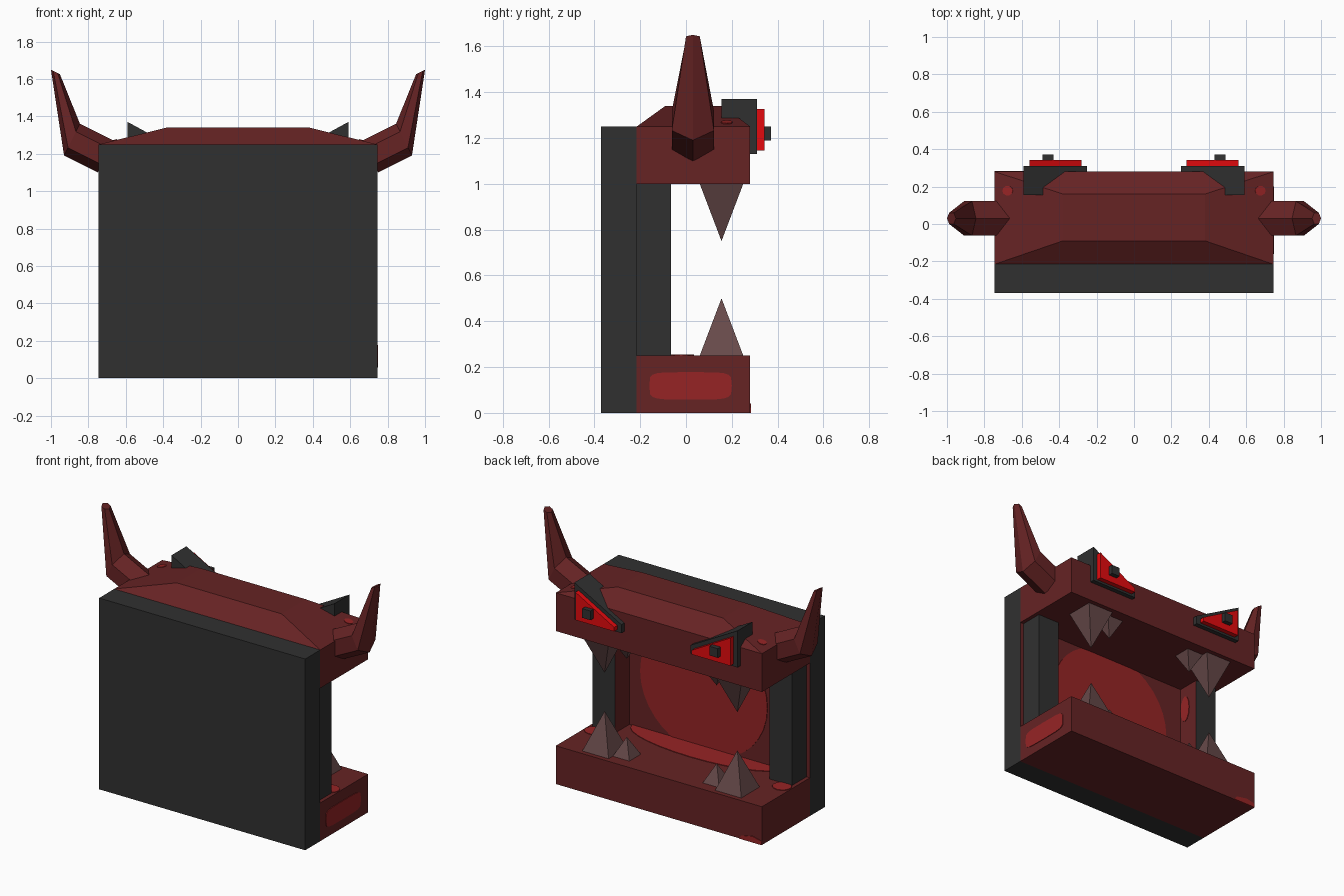
import bpy, bmesh, math
from mathutils import Vector

if "Cube" in bpy.data.objects:
    bpy.data.objects.remove(bpy.data.objects["Cube"])


def material(name, r, g, b):
    def lin(c):
        c /= 255
        return c / 12.92 if c < 0.04045 else ((c + 0.055) / 1.055) ** 2.4
    m = bpy.data.materials.new(name)
    m.diffuse_color = (lin(r), lin(g), lin(b), 1)
    m.use_nodes = True
    m.node_tree.nodes["Principled BSDF"].inputs["Base Color"].default_value = m.diffuse_color
    return m


charcoal = material("charcoal", 48, 48, 48)
hide = material("dark_red_hide", 102, 35, 36)
patch = material("bright_red_patch", 150, 36, 37)
glow = material("eye_red", 228, 10, 14)
bone = material("brown_tooth", 104, 74, 74)


def solid(name, verts, faces, *mats):
    """Closed mesh with outward normals and flat faces."""
    bm = bmesh.new()
    vs = [bm.verts.new(v) for v in verts]
    for f in faces:
        bm.faces.new([vs[i] for i in f])
    bmesh.ops.recalc_face_normals(bm, faces=bm.faces)
    me = bpy.data.meshes.new(name)
    bm.to_mesh(me)
    bm.free()
    for m in mats:
        me.materials.append(m)
    ob = bpy.data.objects.new(name, me)
    bpy.context.collection.objects.link(ob)
    return ob


def loft(name, rings, *mats):
    """Skin a list of equal-length rings and cap both ends."""
    n = len(rings[0])
    verts = [p for r in rings for p in r]
    faces = [tuple(range(n)), tuple(range(len(verts) - n, len(verts)))]
    for k in range(len(rings) - 1):
        for i in range(n):
            j = (i + 1) % n
            faces.append((k * n + i, k * n + j, k * n + n + j, k * n + n + i))
    return solid(name, verts, faces, *mats)


def rect(x0, x1, y0, y1, z):
    return [(x0, y0, z), (x1, y0, z), (x1, y1, z), (x0, y1, z)]


def box(name, x0, x1, y0, y1, z0, z1, *mats):
    return loft(name, [rect(x0, x1, y0, y1, z0), rect(x0, x1, y0, y1, z1)], *mats)


def slab(name, outline, y0, y1, mat):
    """Extrude an x-z outline along y."""
    return loft(name, [[(x, y, z) for x, z in outline] for y in (y0, y1)], mat)


def blotch(name, pts, normal):
    """Thin painted plate facing the given direction."""
    off = Vector(normal) * 0.004
    return loft(name, [[Vector(p) - off for p in pts], [Vector(p) + off for p in pts]], patch)


def oval(cx, cy, rx, ry, n=28, lo=-9, hi=9, power=1.0):
    """Oval points, optionally squarish, with the second axis clamped."""
    out = []
    for i in range(n):
        a = 2 * math.pi * i / n
        c, s = math.cos(a), math.sin(a)
        u = cx + rx * math.copysign(abs(c) ** power, c)
        v = cy + ry * math.copysign(abs(s) ** power, s)
        out.append((u, min(max(v, lo), hi)))
    return [p for i, p in enumerate(out) if (Vector(p) - Vector(out[i - 1])).length > 1e-4]


def paint(ob, axis, sign, index):
    """Give faces pointing along one axis another material."""
    for f in ob.data.polygons:
        if f.normal[axis] * sign > 0.9:
            f.material_index = index


W, YB, YF = 0.745, -0.215, 0.28

# Back panel with red mouth lining
panel = box("back_panel", -W, W, -0.37, YB, 0, 1.25, charcoal, hide)
paint(panel, 1, 1, 1)

# Jaws; the upper one has a hipped roof
box("lower_jaw", -W, W, YB, YF, 0, 0.25, hide)
loft("upper_jaw", [rect(-W, W, YB, YF, 1.0), rect(-W, W, YB, YF, 1.25),
                   rect(-0.38, 0.38, -0.09, 0.16, 1.34)], hide)

# Painted patches: throat, tongue, jaw side, jaw front
blotch("throat_patch", [(x, YB, z) for x, z in oval(0.02, 0.625, 0.46, 0.43, 36, 0.25, 1.0)], (0, 1, 0))
blotch("tongue_patch", [(x, y, 0.25) for x, y in oval(0, YB, 0.54, 0.17, 28, YB)], (0, 0, 1))
blotch("jaw_side_patch", [(W, y, z) for y, z in oval(0.02, 0.118, 0.18, 0.06, 20, power=0.4)], (1, 0, 0))
blotch("jaw_front_patch", [(x, YF, z) for x, z in [(-W, 0), (-W, 0.025), (-0.68, 0.04), (-0.6, 0.025), (-0.58, 0)]],
       (0, 1, 0))
blotch("inner_post_patch", [(-0.56, y, z) for y, z in oval(-0.17, 0.84, 0.04, 0.09, 12)], (1, 0, 0))


def tooth(name, x, y, half, z, tip):
    solid(name, rect(x - half, x + half, y - half, y + half, z) + [(x, y, tip)],
          [(0, 1, 2, 3), (0, 1, 4), (1, 2, 4), (2, 3, 4), (3, 0, 4)], bone)


# Mirrored parts
for s, side in ((-1, "left"), (1, "right")):
    # Corner post, red on the inner face
    a, b = sorted((s * 0.56, s * 0.72))
    post = box("post_" + side, a, b, YB, -0.065, 0.25, 1.0, charcoal, hide)
    paint(post, 0, -s, 1)

    # Teeth
    for level, z, d in (("lower", 0.25, 1), ("upper", 1.0, -1)):
        tooth(f"{level}_big_tooth_{side}", s * 0.48, 0.155, 0.095, z, z + d * 0.25)
        tooth(f"{level}_small_tooth_{side}", s * 0.325, 0.147, 0.06, z, z + d * 0.12)

    # Eye: wedge-shaped socket, red plate, square pupil
    wedge = [(0.59, 1.13), (0.59, 1.37), (0.25, 1.185), (0.25, 1.13)]
    slab("eye_socket_" + side, [(s * x, z) for x, z in wedge], 0.155, 0.31, charcoal)
    iris = [(0.56, 1.145), (0.56, 1.327), (0.28, 1.172), (0.28, 1.145)]
    slab("eye_" + side, [(s * x, z) for x, z in iris], 0.31, 0.342, glow)
    a, b = sorted((s * 0.43, s * 0.49))
    box("pupil_" + side, a, b, 0.342, 0.372, 1.19, 1.25, charcoal)

    # Horn: six-sided sections from the top point to the bottom point
    rings = []
    for (tx, tz), (bx, bz), w in (((0.66, 1.268), (0.75, 1.10), 0.092),
                                  ((0.845, 1.36), (0.93, 1.19), 0.092),
                                  ((0.952, 1.625), (1.0, 1.65), 0.03)):
        rings.append([(s * (tx + (bx - tx) * t), 0.03 + w * k, tz + (bz - tz) * t)
                      for t, k in ((0, 0), (0.25, 1), (0.75, 1), (1, 0), (0.75, -1), (0.25, -1))])
    loft("horn_" + side, rings, hide)

    # Small spots on the roof slope and on the jaw floor
    blotch("roof_spot_" + side, [(s * x, y, 1.25 + 0.2466 * (W - x)) for x, y in oval(0.675, 0.178, 0.028, 0.026, 10)],
           (s * 0.24, 0, 0.97))
    blotch("floor_spot_" + side, [(s * x, y, 0.25) for x, y in oval(0.68, -0.02, 0.06, 0.055, 12)], (0, 0, 1))
